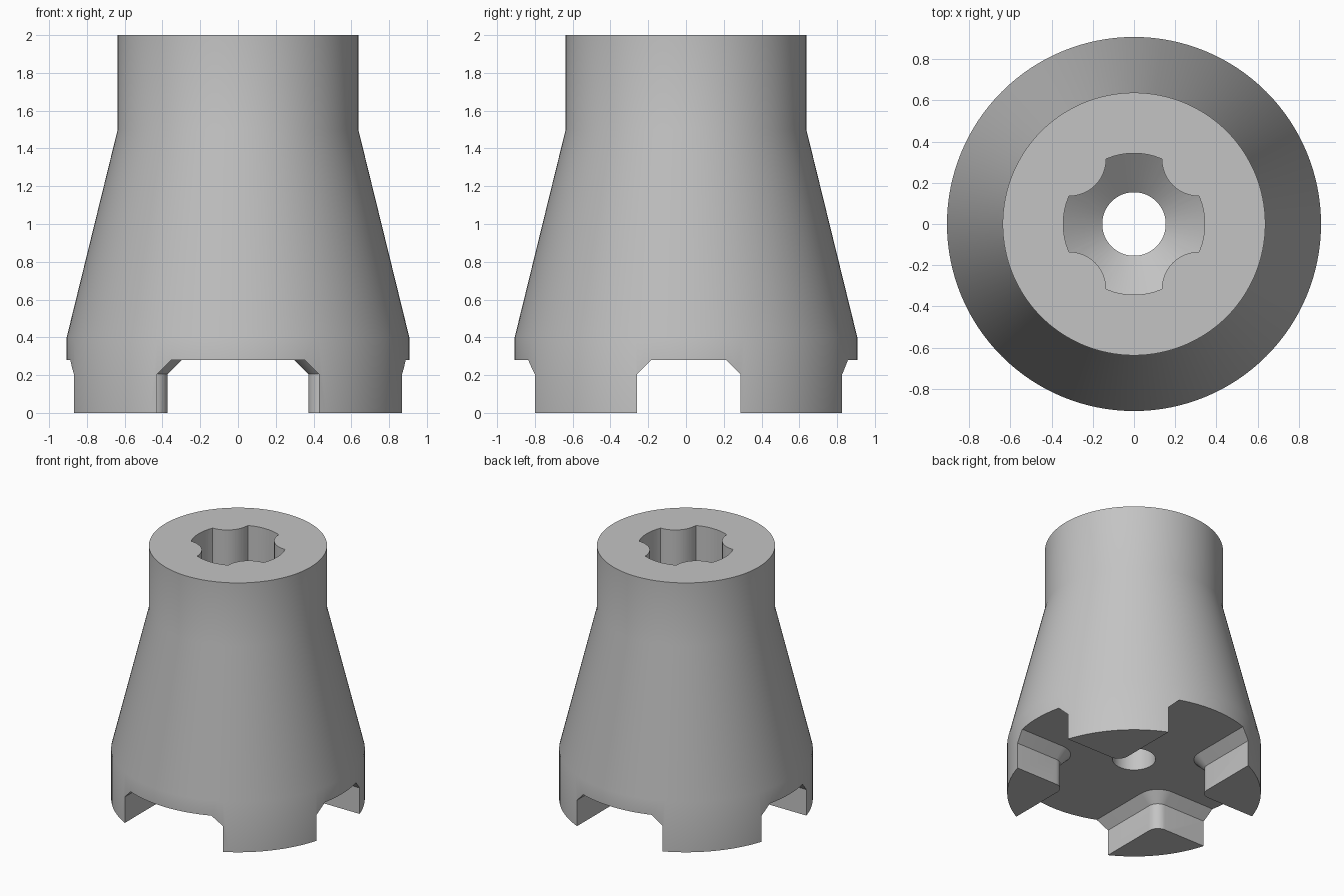
import bpy, bmesh
from math import cos, sin, pi, radians
from mathutils import Vector

if "Cube" in bpy.data.objects:
    bpy.data.objects.remove(bpy.data.objects["Cube"])

steel = bpy.data.materials.new("plain_grey")
steel.use_nodes = True
grey = (0.55, 0.55, 0.55, 1)
steel.diffuse_color = grey
steel.node_tree.nodes["Principled BSDF"].inputs["Base Color"].default_value = grey


def finish(name, bm):
    bmesh.ops.remove_doubles(bm, verts=bm.verts, dist=1e-5)
    bmesh.ops.recalc_face_normals(bm, faces=bm.faces)
    mesh = bpy.data.meshes.new(name)
    bm.to_mesh(mesh)
    bm.free()
    mesh.materials.append(steel)
    obj = bpy.data.objects.new(name, mesh)
    bpy.context.collection.objects.link(obj)
    return obj


def lathe(name, profile, steps, centre=(0, 0)):
    """Solid of revolution from (radius, height) points."""
    bm = bmesh.new()
    verts = [bm.verts.new((r, 0, z)) for r, z in profile]
    edges = [bm.edges.new(pair) for pair in zip(verts, verts[1:])]
    bmesh.ops.spin(bm, geom=verts + edges, cent=(0, 0, 0), axis=(0, 0, 1),
                   angle=2 * pi, steps=steps)
    bmesh.ops.translate(bm, verts=bm.verts, vec=Vector((*centre, 0)))
    return finish(name, bm)


def cut(target, cutter):
    cutter.hide_render = True
    mod = target.modifiers.new("cut", "BOOLEAN")
    mod.operation = "DIFFERENCE"
    mod.solver = "EXACT"
    mod.object = cutter
    bpy.context.view_layer.objects.active = target
    bpy.ops.object.modifier_apply(modifier=mod.name)
    bpy.data.objects.remove(cutter)


def slot_outline(inset, reach=1.2, fillet=0.08, steps=8):
    """Cross-shaped plan whose inner corners round the tips of the four teeth."""
    points = []
    for sx, sy in ((1, 1), (-1, 1), (-1, -1), (1, -1)):
        x, y = (0.372, 0.288) if sy > 0 else (0.428, 0.26)
        cx, cy, r = x + fillet, y + fillet, fillet + inset
        part = [(reach, y - inset)]
        for i in range(steps + 1):
            a = pi / 2 * i / steps
            part.append((cx - r * sin(a), cy - r * cos(a)))
        part.append((x - inset, reach))
        if sx * sy < 0:
            part.reverse()
        points += [(sx * px, sy * py) for px, py in part]
    return points


# Tapered outer body
body = lathe("tapered_body", [(0, 0), (0.907, 0), (0.907, 0.4), (0.637, 1.5),
                              (0.637, 2), (0, 2)], 128)

# Crossed slots between the teeth, with chamfered roots
bm = bmesh.new()
rings = [[bm.verts.new((x, y, z)) for x, y in slot_outline(inset)]
         for z, inset in ((-0.1, 0), (0.205, 0), (0.28, 0.075))]
for low, high in zip(rings, rings[1:]):
    for i in range(len(low)):
        j = (i + 1) % len(low)
        bm.faces.new((low[i], low[j], high[j], high[i]))
bm.faces.new(rings[0])
bm.faces.new(rings[-1])
cut(body, finish("slot_cutter", bm))

# Lobed socket with a conical floor and a through bore
socket = lathe("socket_cutter", [(0, -0.1), (0.154, -0.1), (0.154, 0.95),
                                 (0.343, 1.1), (0.343, 2.1), (0, 2.1)], 64)
for sx in (-1, 1):
    for sy in (-1, 1):
        cut(socket, lathe("lobe", [(0, 0.5), (0.18, 0.5), (0.18, 2.3), (0, 2.3)],
                          48, (sx * 0.315, sy * 0.315)))
cut(body, socket)

# Smooth shading with crisp edges
bpy.ops.object.select_all(action="DESELECT")
body.select_set(True)
bpy.context.view_layer.objects.active = body
bpy.ops.object.shade_smooth_by_angle(angle=radians(30))
